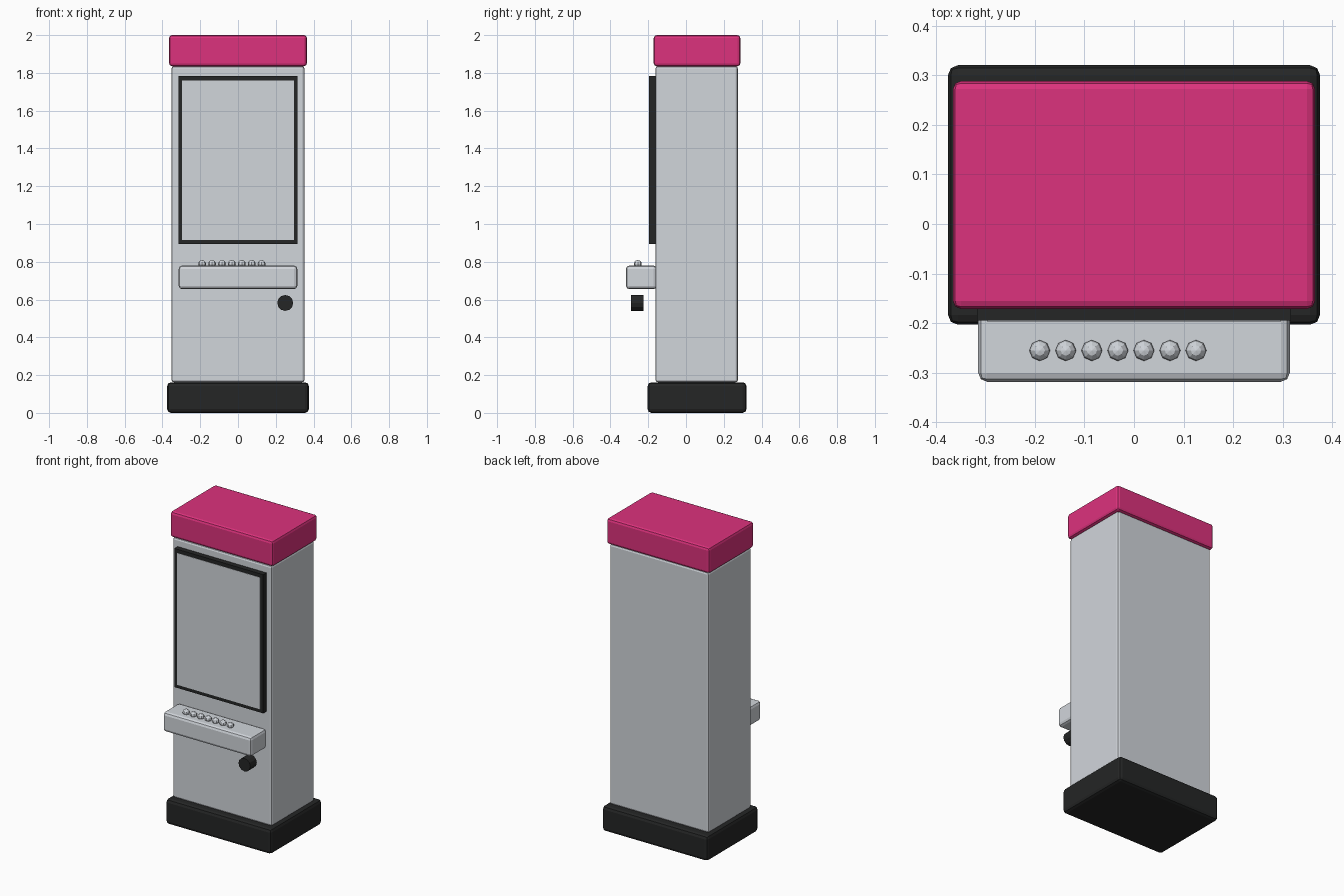
import bpy
import math

if "Cube" in bpy.data.objects:
    bpy.data.objects.remove(bpy.data.objects["Cube"])


def material(name, rgb):
    m = bpy.data.materials.new(name)
    m.diffuse_color = (*rgb, 1)
    m.use_nodes = True
    m.node_tree.nodes["Principled BSDF"].inputs["Base Color"].default_value = m.diffuse_color
    return m


GREY = material("light grey", (0.64, 0.67, 0.71))
PINK = material("hot pink", (0.72, 0.032, 0.205))
BLACK = material("soft black", (0.018, 0.019, 0.019))


def box(name, x, y, z, mat, bevel=0.0):
    """Box from (min, max) ranges, with an optional rounded edge."""
    bpy.ops.mesh.primitive_cube_add(size=1, location=[sum(r) / 2 for r in (x, y, z)])
    ob = bpy.context.object
    ob.name = name
    ob.scale = [r[1] - r[0] for r in (x, y, z)]
    bpy.ops.object.transform_apply(location=False, rotation=False, scale=True)
    ob.data.materials.append(mat)
    if bevel:
        mod = ob.modifiers.new("rounded edges", 'BEVEL')
        mod.width = bevel
        mod.segments = 2
    return ob


# Cabinet: plinth, body and top sign
box("plinth", (-0.375, 0.375), (-0.203, 0.32), (0, 0.162), BLACK, 0.02)
box("cabinet_body", (-0.352, 0.352), (-0.162, 0.275), (0.162, 1.835), GREY, 0.013)
box("top_sign", (-0.365, 0.365), (-0.171, 0.288), (1.835, 2.0), PINK, 0.016)

# Display: dark surround with a thin pale panel on its front
box("display_surround", (-0.316, 0.316), (-0.195, -0.155), (0.893, 1.784), BLACK)
box("display_panel", (-0.296, 0.296), (-0.197, -0.193), (0.914, 1.761), GREY)

# Control shelf
box("control_shelf", (-0.314, 0.314), (-0.318, -0.155), (0.655, 0.78), GREY, 0.018)

# Row of faceted buttons
for i in range(7):
    bpy.ops.mesh.primitive_uv_sphere_add(
        segments=8, ring_count=6, radius=0.021,
        location=(-0.19 + i * 0.0525, -0.255, 0.788))
    button = bpy.context.object
    button.name = f"button_{i + 1}"
    button.data.materials.append(GREY)

# Round knob below the shelf
bpy.ops.mesh.primitive_cylinder_add(
    vertices=12, radius=0.042, depth=0.066,
    location=(0.25, -0.259, 0.582), rotation=(math.pi / 2, 0, 0))
knob = bpy.context.object
knob.name = "knob"
knob.data.materials.append(BLACK)
